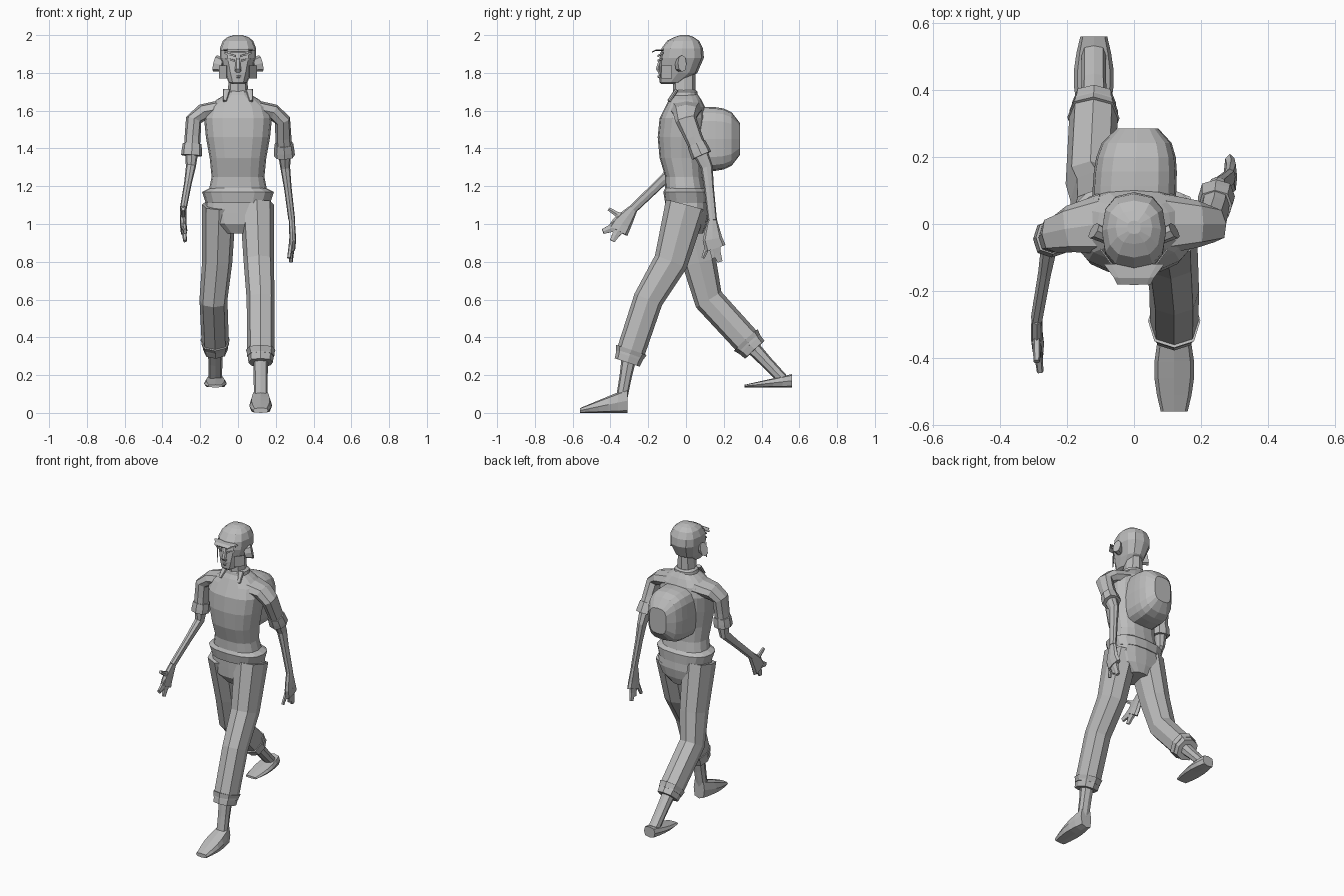
import bpy, bmesh, math
from mathutils import Vector

cube = bpy.data.objects.get("Cube")
if cube:
    bpy.data.objects.remove(cube, do_unlink=True)

grey = bpy.data.materials.new("plain grey")
grey.use_nodes = True
grey.diffuse_color = (0.5, 0.5, 0.5, 1)
shader = next(node for node in grey.node_tree.nodes if node.type == "BSDF_PRINCIPLED")
shader.inputs["Base Color"].default_value = grey.diffuse_color

X_AXIS, Y_AXIS, Z_AXIS = Vector((1, 0, 0)), Vector((0, 1, 0)), Vector((0, 0, 1))


def finish(name, bm):
    """Turn a bmesh into a grey object."""
    bmesh.ops.recalc_face_normals(bm, faces=bm.faces)
    mesh = bpy.data.meshes.new(name)
    bm.to_mesh(mesh)
    bm.free()
    mesh.materials.append(grey)
    obj = bpy.data.objects.new(name, mesh)
    bpy.context.collection.objects.link(obj)
    return obj


def loft(name, rings, reference=X_AXIS, sides=8, power=0.8, normal=None):
    """Skin rings of (centre, half width along reference, half width across)."""
    bm = bmesh.new()
    centres = [Vector(ring[0]) for ring in rings]
    last = len(rings) - 1
    loops = []
    for index, (centre, wide, deep) in enumerate(rings):
        following = centres[min(index + 1, last)]
        previous = centres[max(index - 1, 0)]
        tangent = normal or (following - previous).normalized()
        along = (reference - tangent * reference.dot(tangent)).normalized()
        across = tangent.cross(along)
        loop = []
        for side in range(sides):
            angle = math.tau * side / sides
            c, s = math.cos(angle), math.sin(angle)
            c = math.copysign(abs(c) ** power, c)
            s = math.copysign(abs(s) ** power, s)
            loop.append(bm.verts.new(Vector(centre) + along * c * wide + across * s * deep))
        loops.append(loop)
    for lower, upper in zip(loops, loops[1:]):
        for side in range(sides):
            after = (side + 1) % sides
            bm.faces.new((lower[side], lower[after], upper[after], upper[side]))
    bm.faces.new(loops[0])
    bm.faces.new(loops[-1])
    return finish(name, bm)


def tube(name, points, wide, deep, reference=X_AXIS, sides=8):
    """Limb along points, easing from the first to the second half widths."""
    rings = []
    for index, point in enumerate(points):
        ease = 1 - (1 - index / (len(points) - 1)) ** 2
        rings.append((point, wide[0] + (wide[1] - wide[0]) * ease,
                      deep[0] + (deep[1] - deep[0]) * ease))
    return loft(name, rings, reference, sides)


def stack(name, rows, sides=16):
    """Upright part from rows of (height, half width, front, back)."""
    rings = [((0, (front + back) / 2, height), width, (back - front) / 2)
             for height, width, front, back in rows]
    return loft(name, rings, sides=sides, normal=Z_AXIS)


def face_plate(name, inner, outer, bottom, top, slant=0.0):
    """Thin plate bent around the curved front of the face, on both sides."""
    def on_face(x, z):
        return (x, -0.02 - 0.13 * math.sqrt(1 - (x / 0.11) ** 2), z)

    bm = bmesh.new()
    corners = [on_face(inner, bottom), on_face(outer, bottom + slant),
               on_face(outer, top + slant), on_face(inner, top)]
    bm.faces.new([bm.verts.new(corner) for corner in corners])
    obj = finish(name, bm)
    obj.modifiers.new("both_sides", "MIRROR")
    solid = obj.modifiers.new("thickness", "SOLIDIFY")
    solid.thickness = 0.004
    solid.offset = 0


def mirrored(obj):
    obj.modifiers.new("both_sides", "MIRROR")


# Shirt, hem and collar
stack("shirt", [(1.15, .16, -.11, .11), (1.25, .14, -.11, .09), (1.35, .15, -.14, .09),
                (1.46, .17, -.15, .1), (1.56, .18, -.14, .11), (1.62, .16, -.11, .1),
                (1.66, .11, -.09, .08), (1.69, .06, -.07, .06)])
stack("shirt_hem", [(1.11, .17, -.11, .12), (1.17, .19, -.12, .12), (1.19, .15, -.11, .1)])
stack("collar", [(1.66, .08, -.08, .06), (1.7, .07, -.07, .06), (1.71, .05, -.06, .05)])
mirrored(tube("collar_point", [(.06, -.05, 1.71), (.07, -.09, 1.65)], (.02, .01), (.01, .01)))

# Backpack: fuller near the shoulders, rounding off behind
pack_rings = []
for step in range(6):
    depth = step / 5
    shrink = math.sqrt(1 - 0.75 * depth ** 4)
    pack_rings.append(((.01 * depth, .07 + .215 * depth, 1.45), .125 * shrink, .17 * shrink))
loft("backpack", pack_rings, sides=16, power=0.6, normal=Y_AXIS)

# Neck and head
stack("neck", [(1.65, .06, -.07, .05), (1.8, .045, -.07, .05)], sides=8)
stack("head", [(1.74, .03, -.13, -.07), (1.75, .05, -.14, -.02), (1.8, .07, -.145, .06),
               (1.88, .096, -.14, .095), (1.93, .096, -.13, .09), (1.97, .08, -.1, .07),
               (1.99, .055, -.06, .04), (2, .02, -.03, .01)], sides=12)
tube("cap_brim", [(0, -.12, 1.92), (0, -.16, 1.92), (0, -.18, 1.91)], (.09, .05), (.005, .003))
tube("nose", [(0, -.13, 1.88), (0, -.15, 1.82), (0, -.14, 1.81)], (.01, .018), (.01, .012), sides=6)
tube("lips", [(-.03, -.12, 1.78), (0, -.145, 1.78), (.03, -.12, 1.78)], (.005, .008), (.005, .008),
     Z_AXIS, sides=6)
mirrored(tube("ear", [(.08, -.04, 1.84), (.12, -.02, 1.85)], (.02, .025), (.035, .045), Y_AXIS))
face_plate("eye", .02, .065, .01 + 1.85, .02 + 1.85, slant=.01)
face_plate("eyebrow", .015, .07, 1.885, 1.895, slant=.015)
face_plate("face_side_panel", .06, .1, 1.77, 1.84)

# Pelvis
stack("pelvis", [(.95, .07, -.07, .09), (1, .15, -.1, .11), (1.06, .18, -.1, .12),
                 (1.15, .16, -.1, .11)])


def leg(prefix, hip, thigh, knee, cuff, ankle, heel, height, sole):
    """Trouser leg, turned-up cuff, shin and a foot with a flat sole."""
    hip, thigh, knee, cuff, ankle = map(Vector, (hip, thigh, knee, cuff, ankle))
    tube(prefix + "_trouser_leg", [hip, thigh, knee, cuff], (.09, .072), (.11, .075))
    down = (cuff - knee).normalized() * .035
    tube(prefix + "_trouser_cuff", [cuff - down, cuff, cuff + down], (.078, .065), (.085, .07))
    tube(prefix + "_shin", [cuff, cuff.lerp(ankle, 0.5), ankle], (.04, .036), (.04, .03))
    rings = []
    for step in range(6):
        t = step / 5
        half = height * (1 - 0.8 * t) / 2
        rings.append(((ankle.x, heel - t / 4, sole + half), .04 + .02 * math.sin(math.pi * t), half))
    loft(prefix + "_foot", rings, power=0.6, normal=Y_AXIS)


leg("left", (.1, 0, 1.1), (.11, -.08, .8), (.12, -.2, .6), (.12, -.3, .3), (.12, -.34, .08),
    heel=-.31, height=.13, sole=0)
leg("right", (-.1, 0, 1.1), (-.11, .07, .8), (-.13, .12, .6), (-.12, .34, .36), (-.12, .51, .18),
    heel=.56, height=.07, sole=.135)


def arm(prefix, side, shoulder, elbow, wrist, palm, fingers, thumb):
    """Short sleeve with cuff, bare forearm, flat palm, fingers and thumb."""
    shoulder, elbow, wrist, palm = map(Vector, (shoulder, elbow, wrist, palm))
    sleeve_end = shoulder.lerp(elbow, 0.65)
    tube(prefix + "_sleeve", [(side * .09, 0, 1.61), (side * .19, shoulder.y / 2, 1.59), shoulder,
                              shoulder.lerp(elbow, 0.35), sleeve_end],
         (.09, .045), (.046, .042), Y_AXIS)
    cuff_top, cuff_end = shoulder.lerp(elbow, 0.5), shoulder.lerp(elbow, 0.75)
    tube(prefix + "_sleeve_cuff", [cuff_top, sleeve_end, cuff_end], (.05, .055), (.05, .055), Y_AXIS)
    tube(prefix + "_forearm", [sleeve_end, elbow, elbow.lerp(wrist, 0.4), wrist],
         (.042, .024), (.036, .018), Y_AXIS)
    knuckles = palm.lerp(Vector(fingers[0]), 0.4)
    tube(prefix + "_palm", [wrist, wrist.lerp(palm, 0.6), palm, knuckles], (.016, .018), (.025, .056))
    for finger in fingers:
        tube(prefix + "_finger", [palm, palm.lerp(Vector(finger), 0.6), finger],
             (.018, .01), (.045, .015), sides=6)
    root = wrist.lerp(palm, 0.7)
    tube(prefix + "_thumb", [root, root.lerp(Vector(thumb), 0.5), thumb],
         (.015, .01), (.03, .01), sides=6)


arm("left", 1, shoulder=(.235, 0, 1.55), elbow=(.25, .11, 1.3), wrist=(.285, .14, 1.02),
    palm=(.29, .14, .92), fingers=[(.28, .18, .8), (.28, .15, .82)], thumb=(.27, .09, .82))
arm("right", -1, shoulder=(-.235, -.03, 1.55), elbow=(-.25, -.05, 1.3), wrist=(-.29, -.28, 1.08),
    palm=(-.29, -.34, 1), fingers=[(-.28, -.39, .91), (-.28, -.44, .96)], thumb=(-.29, -.41, 1.08))
